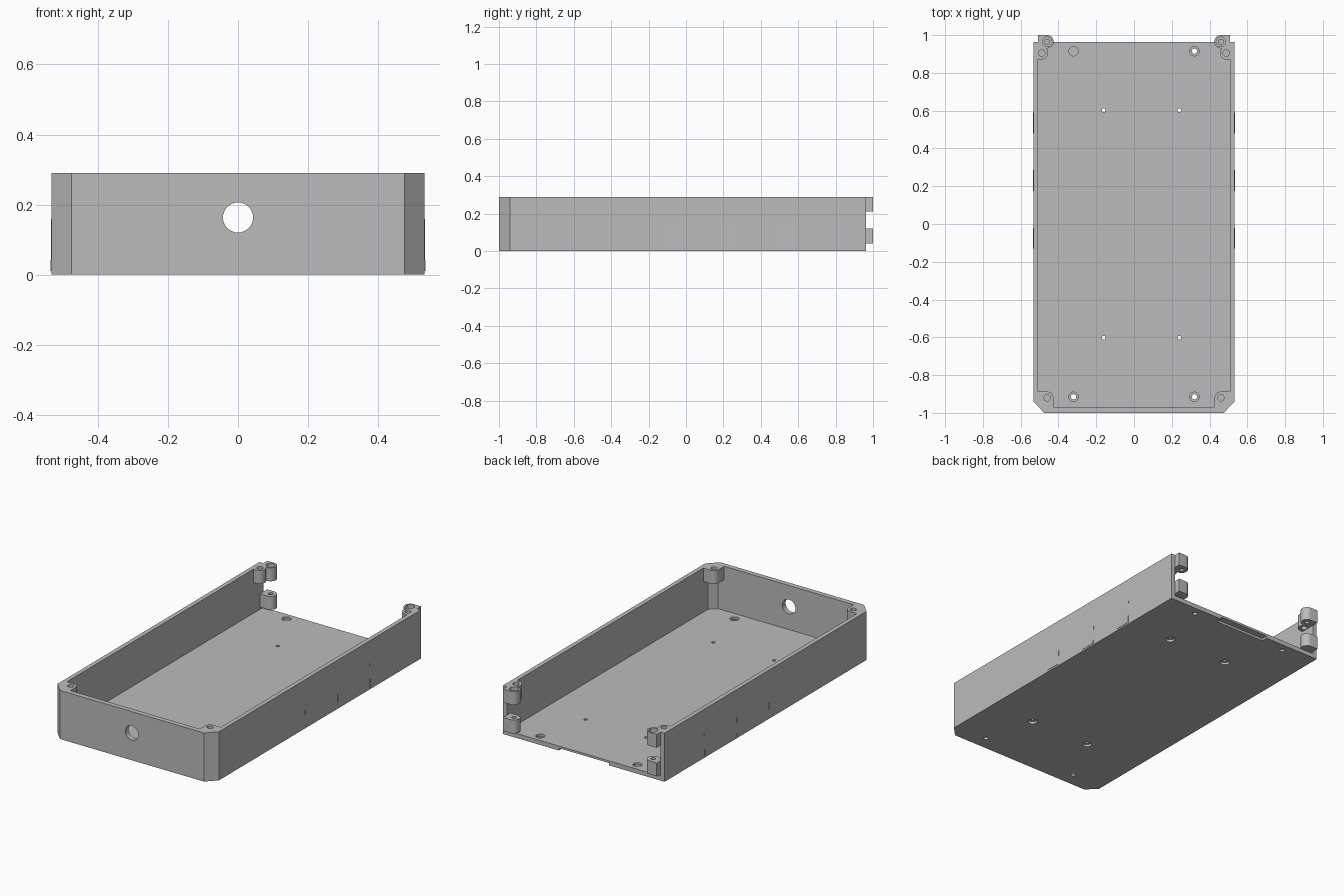
import bpy
import bmesh
from math import cos, sin, radians

if "Cube" in bpy.data.objects:
    bpy.data.objects.remove(bpy.data.objects["Cube"])

HEIGHT, FLOOR, BACK = 0.29, 0.027, 0.963

grey = bpy.data.materials.new("plain grey")
grey.use_nodes = True
COLOUR = (0.5, 0.5, 0.5, 1)
grey.diffuse_color = COLOUR
grey.node_tree.nodes["Principled BSDF"].inputs["Base Color"].default_value = COLOUR


def arc(cx, cy, r, start, end, n=14):
    steps = [radians(start + (end - start) * i / n) for i in range(n + 1)]
    return [(cx + r * cos(a), cy + r * sin(a)) for a in steps]


def prism(name, outline, z0, z1, axis="z"):
    """Extrude a closed outline along z, or along y for axis 'y'."""
    def place(p, h):
        return (p[0], p[1], h) if axis == "z" else (p[0], h, p[1])
    bm = bmesh.new()
    low = [bm.verts.new(place(p, z0)) for p in outline]
    high = [bm.verts.new(place(p, z1)) for p in outline]
    bm.faces.new(low)
    bm.faces.new(high)
    n = len(outline)
    for i in range(n):
        j = (i + 1) % n
        bm.faces.new((low[i], low[j], high[j], high[i]))
    bmesh.ops.recalc_face_normals(bm, faces=bm.faces[:])
    mesh = bpy.data.meshes.new(name)
    bm.to_mesh(mesh)
    bm.free()
    mesh.materials.append(grey)
    ob = bpy.data.objects.new(name, mesh)
    bpy.context.collection.objects.link(ob)
    return ob


def cylinder(x, y, r, z0, z1, axis="z"):
    return prism("cutter", arc(x, y, r, 0, 360, 32)[:-1], z0, z1, axis)


def rect(x0, x1, y0, y1):
    return [(x0, y0), (x1, y0), (x1, y1), (x0, y1)]


def mirrored(outline, s):
    return [(x * s, y) for x, y in outline]


def select(ob):
    bpy.ops.object.select_all(action="DESELECT")
    ob.select_set(True)
    bpy.context.view_layer.objects.active = ob


def cut(ob, *cutters):
    select(ob)
    for c in cutters:
        c.hide_render = True
        mod = ob.modifiers.new("cut", "BOOLEAN")
        mod.operation, mod.solver, mod.object = "DIFFERENCE", "EXACT", c
        bpy.ops.object.modifier_apply(modifier=mod.name)
        bpy.data.objects.remove(c)


def finish(ob):
    select(ob)
    bpy.ops.object.shade_smooth_by_angle(angle=radians(30))


# Tray with chamfered front corners, open at the back
half = [(0.533, BACK), (0.533, -0.94), (0.475, -1)]
tray = prism("tray", half + mirrored(half[::-1], -1), 0, HEIGHT)
inner = [(0.507, 1.1), (0.507, -0.93), (0.467, -0.97)]
cut(tray, prism("cavity", inner + mirrored(inner[::-1], -1), FLOOR, 0.4))

# Cable hole in the front wall and shallow notch under the back edge
cut(tray, cylinder(0, 0.163, 0.043, -1.1, -0.9, "y"),
    prism("notch", rect(-0.165, 0.165, 0.925, 1.1), -0.1, 0.014))

# Corner holes sunk from above, mounting holes sunk from below
for y in (-1, 1):
    for x in (-0.32, 0.32):
        cut(tray, cylinder(x, y * 0.915, 0.014, -0.1, 0.1),
            cylinder(x, y * 0.915, 0.025, 0.014, 0.1))
    for x in (-0.16, 0.24):
        cut(tray, cylinder(x, y * 0.602, 0.01, -0.1, 0.1),
            cylinder(x, y * 0.602, 0.026, -0.1, 0.014))
finish(tray)

front_outline = [(0.515, -0.887)] + arc(0.46, -0.92, 0.033, 90, 180) + [
    (0.427, -0.98), (0.47, -0.985), (0.518, -0.935)]
rear_outline = arc(0.49, 0.905, 0.035, 90, 270) + [(0.515, 0.87), (0.515, 0.94)]
lug_outline = arc(0.46, 0.965, 0.035, 90, 270) + [(0.507, 0.93), (0.507, 1.0)]

for s, side in ((1, "left"), (-1, "right")):
    # Screw bosses hanging from the rim
    for name, outline, x, y in (("front", front_outline, 0.46, -0.92),
                                ("rear", rear_outline, 0.488, 0.905)):
        boss = prism(f"{name}_boss_{side}", mirrored(outline, s), 0.21, HEIGHT)
        cut(boss, cylinder(s * x, y, 0.017, 0.1, 0.4))
        finish(boss)
    # Panel lugs at the open back, upper and lower
    upper = prism(f"upper_lug_{side}", mirrored(lug_outline, s), 0.21, HEIGHT)
    cut(upper, cylinder(s * 0.46, 0.965, 0.013, 0.1, 0.4),
        cylinder(s * 0.46, 0.965, 0.025, 0.26, 0.4))
    finish(upper)
    lower = prism(f"lower_lug_{side}", mirrored(lug_outline, s), 0.04, 0.12)
    cut(lower, cylinder(s * 0.46, 0.965, 0.013, 0.06, 0.2))
    finish(lower)
    # Thin clip tabs on the outer wall, flush at the top
    for i, y in enumerate((-0.075, 0.23, 0.535)):
        tab = prism(f"clip_tab_{side}_{i + 1}",
                    rect(s * 0.525, s * 0.535, y - 0.057, y + 0.057), 0.01, 0.215)
        for v in tab.data.vertices:
            if v.co.z > 0.1:
                v.co.x = s * min(abs(v.co.x), 0.5325)
            else:
                v.co.y = y + (v.co.y - y) * 0.88
